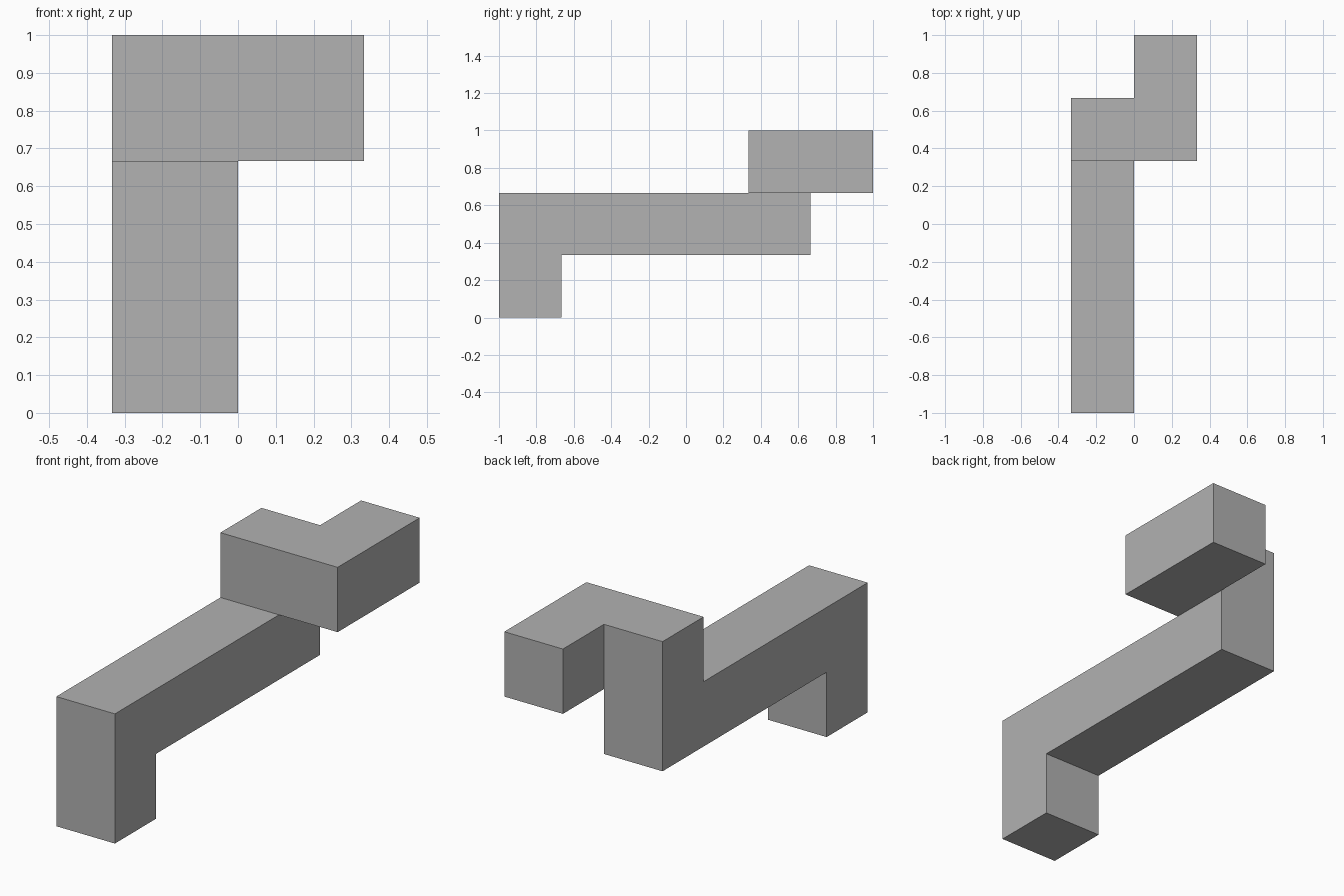
import bpy
import bmesh
from mathutils import Vector

cube = bpy.data.objects.get("Cube")
if cube:
    bpy.data.objects.remove(cube, do_unlink=True)

UNIT = 2 / 3 / 2  # edge of one square block
X, Y, Z = Vector((1, 0, 0)), Vector((0, 1, 0)), Vector((0, 0, 1))

grey = bpy.data.materials.new("plain_grey")
grey.use_nodes = True
grey.diffuse_color = (0.445, 0.445, 0.445, 1)
grey.node_tree.nodes["Principled BSDF"].inputs["Base Color"].default_value = grey.diffuse_color

# Foot block, in block units
bm = bmesh.new()
bmesh.ops.create_cube(bm, size=1)
block = Vector((-0.5, -2.5, 0.5))
bmesh.ops.translate(bm, verts=bm.verts, vec=block)


def grow(direction, length=1):
    """Extrude the current end block through its face in this direction."""
    global block
    target = block + direction / 2
    face = min(bm.faces, key=lambda f: (f.calc_center_median() - target).length)
    result = bmesh.ops.extrude_face_region(bm, geom=[face])["geom"]
    if face.is_valid:
        bm.faces.remove(face)
    verts = [g for g in result if isinstance(g, bmesh.types.BMVert)]
    bmesh.ops.translate(bm, verts=verts, vec=direction * length)
    block = block + direction * length


# Post, long beam, raised corner, side arm and rear tip
for direction, length in ((Z, 1), (Y, 3), (Y, 1), (Z, 1), (X, 1), (Y, 1)):
    grow(direction, length)

# Merge coplanar faces and scale to size
bmesh.ops.recalc_face_normals(bm, faces=bm.faces)
bmesh.ops.dissolve_limit(bm, angle_limit=0.01, verts=bm.verts, edges=bm.edges)
bmesh.ops.scale(bm, vec=(UNIT, UNIT, UNIT), verts=bm.verts)

mesh = bpy.data.meshes.new("bent_square_bar")
bm.to_mesh(mesh)
bm.free()
mesh.materials.append(grey)
bar = bpy.data.objects.new("bent_square_bar", mesh)
bpy.context.collection.objects.link(bar)
